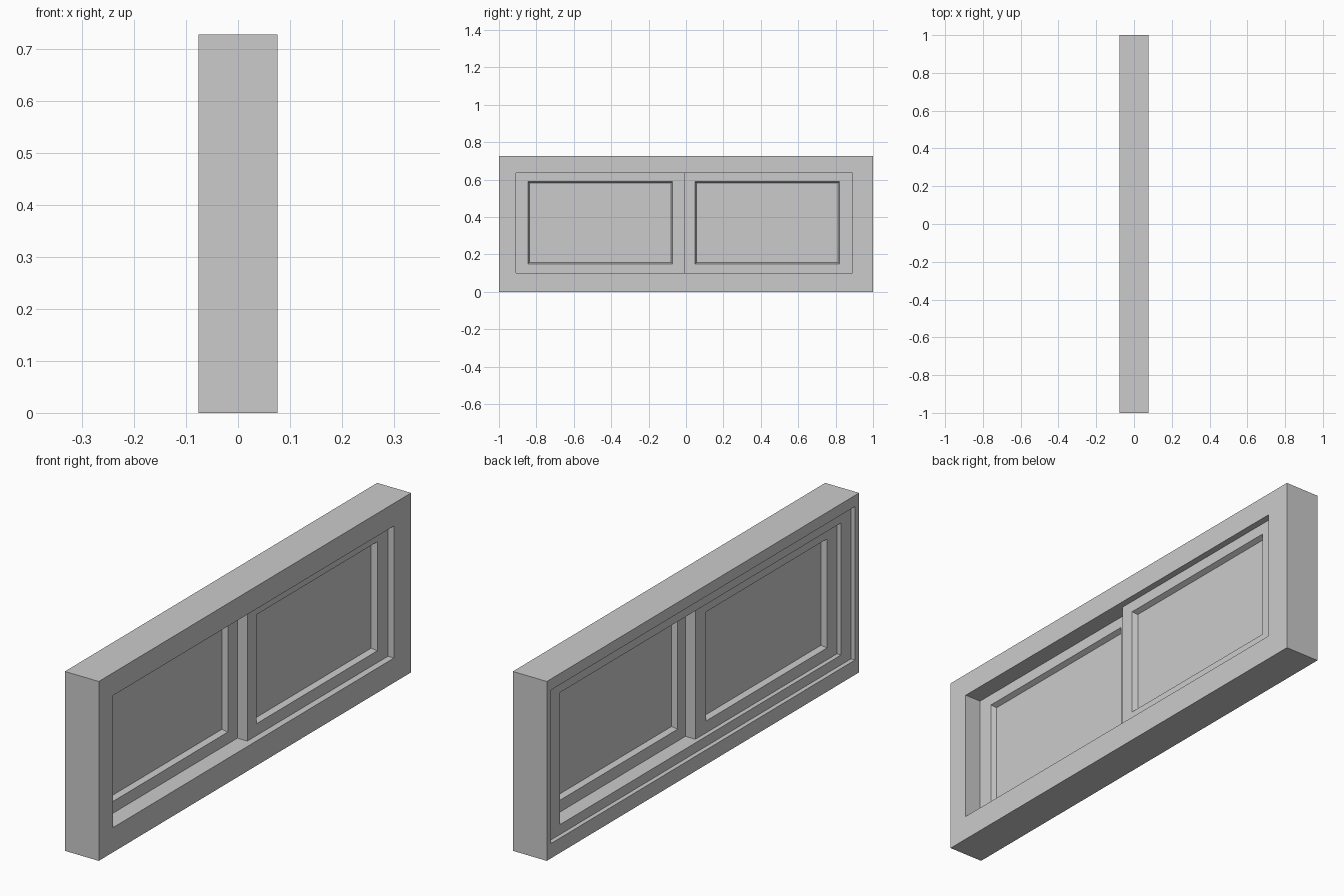
import bpy, bmesh

if "Cube" in bpy.data.objects:
    bpy.data.objects.remove(bpy.data.objects["Cube"])


def ring_loft(name, rings):
    """Closed rectangular frame lofted through rings of (x, y0, y1, z0, z1)."""
    bm = bmesh.new()
    loops = [[bm.verts.new((x, y, z)) for y, z in
              ((y0, z0), (y1, z0), (y1, z1), (y0, z1))]
             for x, y0, y1, z0, z1 in rings]
    for a, b in zip(loops, loops[1:] + loops[:1]):
        for i in range(4):
            j = (i + 1) % 4
            bm.faces.new((a[i], a[j], b[j], b[i]))
    bmesh.ops.recalc_face_normals(bm, faces=bm.faces)
    mesh = bpy.data.meshes.new(name)
    bm.to_mesh(mesh)
    bm.free()
    ob = bpy.data.objects.new(name, mesh)
    bpy.context.collection.objects.link(ob)
    return ob


def box(name, x0, x1, y0, y1, z0, z1):
    bpy.ops.mesh.primitive_cube_add(
        size=1, location=((x0 + x1) / 2, (y0 + y1) / 2, (z0 + z1) / 2))
    ob = bpy.context.object
    ob.name = name
    ob.scale = (x1 - x0, y1 - y0, z1 - z0)
    return ob


H, D = 0.727, 0.076
Z0, Z1 = 0.10, 0.635          # opening height
G0, G1 = 0.148, 0.59          # glazing height

# Outer frame with a shallow rebate on the -x side
outer = (-1, 1, 0, H)
rebate = (-0.974, 0.974, 0.06, 0.682)
opening = (-0.91, 0.89, Z0, Z1)
ring_loft("outer_frame", [
    (D, *outer), (-D, *outer),
    (-D, *rebate), (-0.058, *rebate),
    (-0.058, *opening), (D, *opening)])


# Sliding sashes: bordered frame with tapered reveals around a thin pane
def sash(name, x, y0, y1, g0, g1, half=0.0222, taper=0.009):
    edge = (y0, y1, Z0, Z1)
    hole = (g0, g1, G0, G1)
    inner = (g0 + taper, g1 - taper, G0 + taper, G1 - taper)
    ring_loft(name + "_sash", [
        (x + half, *edge), (x - half, *edge), (x - half, *hole),
        (x, *inner), (x + half, *hole)])
    box(name + "_pane", x - 0.001, x + 0.001, g0, g1, G0, G1)


sash("left", -0.0178, -0.91, -0.003, -0.846, -0.071)
sash("right", 0.0268, -0.01, 0.89, 0.047, 0.822)
